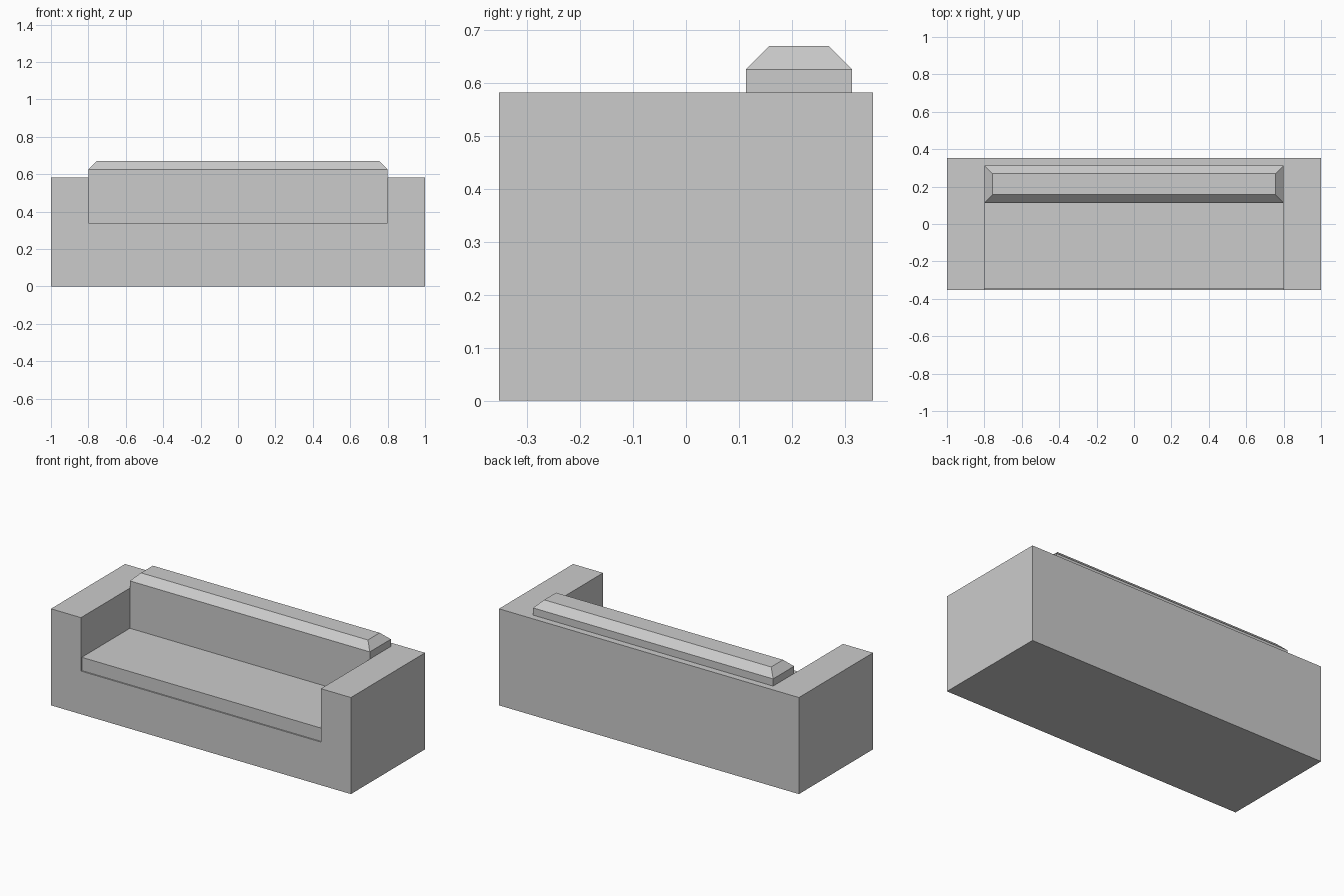
import bpy, bmesh

if "Cube" in bpy.data.objects:
    bpy.data.objects.remove(bpy.data.objects["Cube"])

W, D, H = 1.0, 0.353, 0.582      # half width, half depth, arm height
INNER = 0.8                      # half width between the arms
LEDGE, SEAT, BACK = 0.26, 0.34, 0.669
BACK_Y0, BACK_Y1 = 0.113, 0.313


def box(name, x, y, z, chamfer=0):
    """Box from (min, max) ranges, optionally with chamfered top edges."""
    bm = bmesh.new()
    bmesh.ops.create_cube(bm, size=1)
    for v in bm.verts:
        v.co = [r[1] if c > 0 else r[0] for c, r in zip(v.co, (x, y, z))]
    if chamfer:
        rim = [e for e in bm.edges if all(v.co.z == max(w.co.z for w in bm.verts) for v in e.verts)]
        bmesh.ops.bevel(bm, geom=rim, offset=chamfer, segments=1, affect='EDGES')
    mesh = bpy.data.meshes.new(name)
    bm.to_mesh(mesh)
    bm.free()
    obj = bpy.data.objects.new(name, mesh)
    bpy.context.collection.objects.link(obj)
    return obj


# Frame: one solid block with the seating space cut out between the arms
frame = box("sofa_frame", (-W, W), (-D, D), (0, H))
cutter = box("seat_space_cutter", (-INNER, INNER), (-D - 0.1, BACK_Y1), (LEDGE, H + 0.2))
cutter.hide_render = True
cutter.hide_set(True)
cut = frame.modifiers.new("seat_space", 'BOOLEAN')
cut.operation = 'DIFFERENCE'
cut.solver = 'EXACT'
cut.object = cutter

# Seat cushion, set back slightly from the front of the frame
box("seat_cushion", (-INNER, INNER), (-0.345, BACK_Y0), (LEDGE, SEAT))

# Back cushion with chamfered top
side = 0.0435
bevel_width = side
box("back_cushion", (-INNER, INNER), (BACK_Y0, BACK_Y1), (LEDGE, BACK), chamfer=bevel_width)
